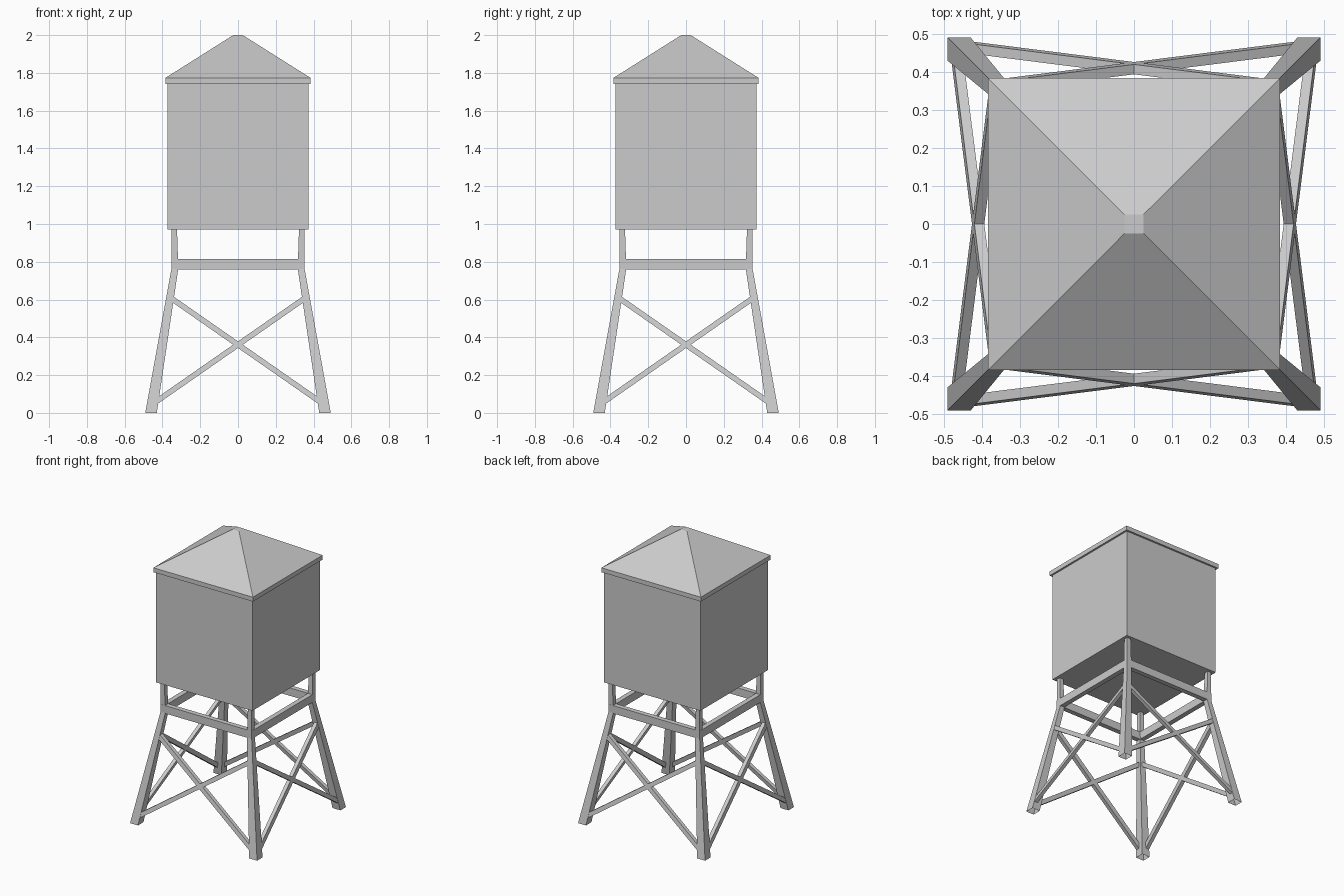
import bpy, bmesh, math
from mathutils import Matrix, Vector

cube = bpy.data.objects.get("Cube")
if cube:
    bpy.data.objects.remove(cube, do_unlink=True)

grey = bpy.data.materials.new("plain grey")
grey.use_nodes = True
colour = (0.6, 0.6, 0.6, 1)
grey.diffuse_color = colour
grey.node_tree.nodes["Principled BSDF"].inputs["Base Color"].default_value = colour


def loft(name, sections, turn=0, cap_start=True):
    """Join four-cornered sections into one flat-faced solid."""
    bm = bmesh.new()
    rings = [[bm.verts.new(Vector(p)) for p in s] for s in sections]
    for a, b in zip(rings, rings[1:]):
        for i in range(4):
            j = (i + 1) % 4
            bm.faces.new((a[i], a[j], b[j], b[i]))
    bm.faces.new(rings[-1])
    start = bm.faces.new(rings[0])
    bmesh.ops.recalc_face_normals(bm, faces=bm.faces)
    if not cap_start:
        bmesh.ops.delete(bm, geom=[start], context='FACES_ONLY')
    bm.transform(Matrix.Rotation(turn * math.pi / 2, 4, 'Z'))
    mesh = bpy.data.meshes.new(name)
    bm.to_mesh(mesh)
    bm.free()
    mesh.materials.append(grey)
    obj = bpy.data.objects.new(name, mesh)
    bpy.context.collection.objects.link(obj)
    return obj


def square(lo, hi, z):
    return [(lo, lo, z), (hi, lo, z), (hi, hi, z), (lo, hi, z)]


# Tank and pyramid roof with a short vertical eave
loft("tank", [square(-r, r, z) for r, z in ((0.372, 0.97), (0.372, 1.75))])
loft("roof", [square(-r, r, z) for r, z in ((0.385, 1.742), (0.385, 1.773), (0.025, 2.0))])

KINK, FOOT, KNEE = 0.765, 0.491, 0.352


def leg_face(z):
    """Distance of the sloping leg face from the middle at height z."""
    return FOOT + (KNEE - FOOT) * z / KINK - 0.002


def brace_end(x, z, half_height=0.0175, depth=0.026):
    lo, hi = z - half_height, z + half_height
    return [(x, -leg_face(lo), lo), (x, -leg_face(hi), hi),
            (x, -leg_face(hi) + depth, hi), (x, -leg_face(lo) + depth, lo)]


def beam_end(side, outer=0.3525, inner=0.318, lo=0.76, hi=0.815):
    return [(side * outer, -outer, lo), (side * outer, -outer, hi),
            (side * inner, -inner, hi), (side * inner, -inner, lo)]


places = ("front", "right", "back", "left")
corners = ("back_left", "front_left", "front_right", "back_right")
turns = (0, 3, 2, 1)
for corner, turn in zip(corners, turns):
    # Splayed legs with a vertical upper part and hollow feet
    loft(corner + "_leg", [square(0.43, FOOT, 0), square(0.316, KNEE, KINK),
                           square(0.323, KNEE, 0.975)], turn, cap_start=False)

for turn, place in enumerate(places):
    # Mitred ring beam and crossed braces on each side
    loft(place + "_beam", [beam_end(-1), beam_end(1)], turn)
    for side, label in ((1, "rising"), (-1, "falling")):
        loft(f"{place}_{label}_brace",
             [brace_end(-0.43 * side, 0.062), brace_end(0.355 * side, 0.608)], turn)
